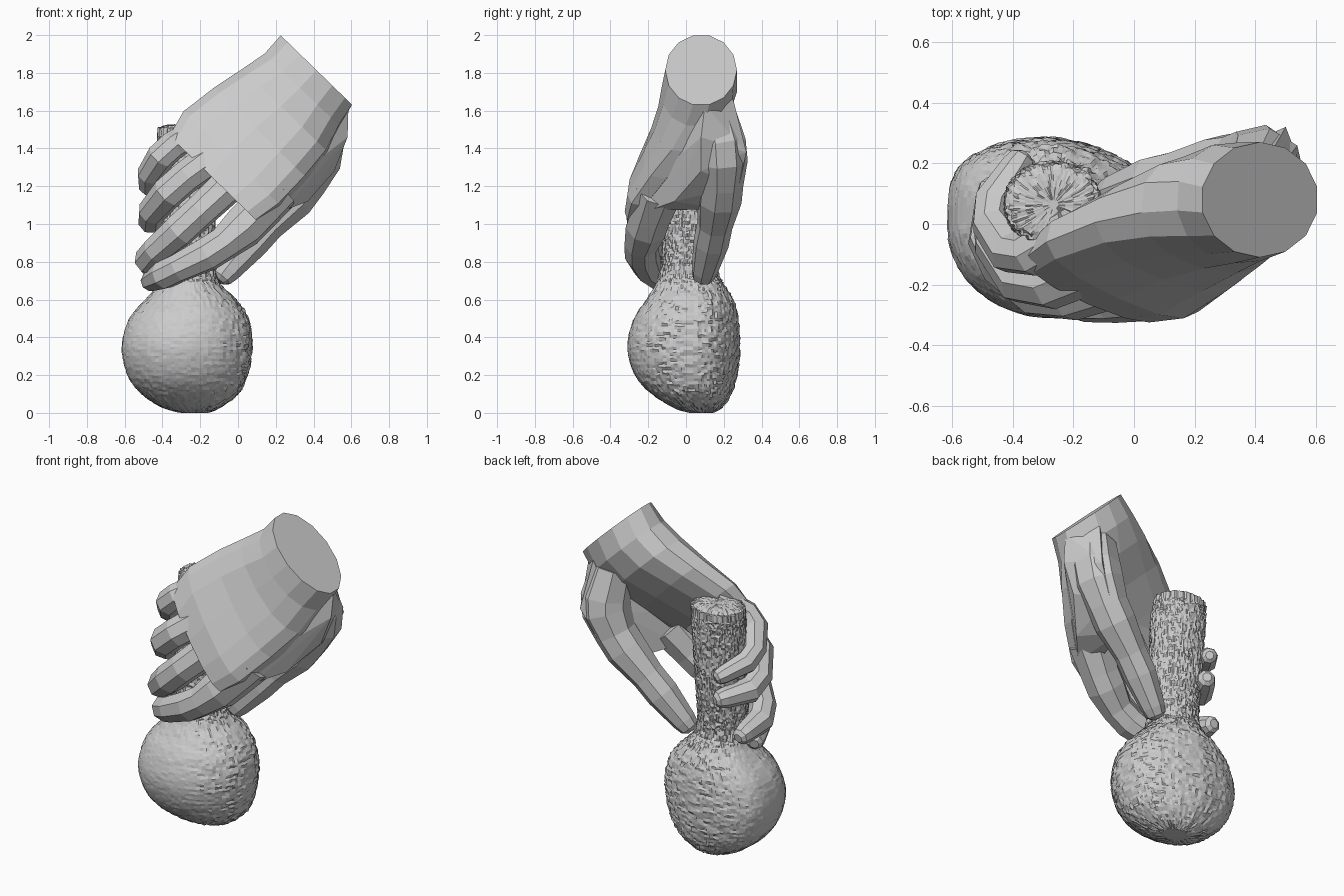
import bpy, bmesh, math, random
from mathutils import Vector

if "Cube" in bpy.data.objects:
    bpy.data.objects.remove(bpy.data.objects["Cube"])

random.seed(4)
Y = Vector((0, 1, 0))


def make_object(name, bm):
    bmesh.ops.recalc_face_normals(bm, faces=bm.faces)
    me = bpy.data.meshes.new(name)
    bm.to_mesh(me)
    bm.free()
    ob = bpy.data.objects.new(name, me)
    bpy.context.collection.objects.link(ob)
    return ob


def loft(name, rings):
    """Skin a list of equal-length closed rings and cap both ends."""
    bm = bmesh.new()
    rows = [[bm.verts.new(p) for p in r] for r in rings]
    n = len(rows[0])
    for a, b in zip(rows, rows[1:]):
        for i in range(n):
            j = (i + 1) % n
            bm.faces.new((a[i], a[j], b[j], b[i]))
    bm.faces.new(rows[0])
    bm.faces.new(rows[-1])
    return make_object(name, bm)


def hull(name, pts):
    """Faceted convex mass around a few points."""
    bm = bmesh.new()
    bmesh.ops.convex_hull(bm, input=[bm.verts.new(p) for p in pts])
    loose = [v for v in bm.verts if not v.link_faces]
    bmesh.ops.delete(bm, geom=loose, context='VERTS')
    return make_object(name, bm)


def power(v, e):
    return math.copysign(abs(v) ** e, v)


def ellipse(c, v, n, w, t, sides, e=1.0):
    out = []
    for i in range(sides):
        a = 2 * math.pi * (i + 0.5) / sides
        out.append(c + v * w * power(math.cos(a), e) + n * t * power(math.sin(a), e))
    return out


def tube(name, pts, radii, sides=8):
    """Tapered limb along joints, with bevelled joints and a blunt rounded tip."""
    p = [Vector(q) for q in pts]
    path, rad = [p[0]], [radii[0]]
    for k in range(1, len(p) - 1):          # two rings around each joint
        for q in (p[k - 1], p[k + 1]):
            path.append(p[k].lerp(q, 0.2))
            rad.append(radii[k])
    d = (p[-1] - p[-2]).normalized()
    r = radii[-1]
    for back, s in ((1.0, 1.0), (0.3, 0.82), (0.0, 0.45)):
        path.append(p[-1] - d * r * back)
        rad.append(r * s)
    rings, side = [], None
    for k, c in enumerate(path):
        t = (path[min(k + 1, len(path) - 1)] - path[max(k - 1, 0)]).normalized()
        ref = side if side else Vector((-0.66, 0.2, 0.72))
        side = (ref - t * ref.dot(t)).normalized()
        rings.append(ellipse(c, side, t.cross(side), rad[k], rad[k], sides))
    return loft(name, rings)


# Palm and wrist: centre, half width, half thickness, sideways tilt, squareness
palm = [((0.415, 0.08, 1.815), 0.27, 0.19, 0.0, 1.0),
        ((0.34, 0.07, 1.71), 0.28, 0.20, 0.08, 0.95),
        ((0.25, 0.03, 1.60), 0.32, 0.18, 0.18, 0.85),
        ((0.12, -0.05, 1.48), 0.355, 0.14, 0.28, 0.8),
        ((-0.03, -0.14, 1.345), 0.375, 0.11, 0.32, 0.75),
        ((-0.13, -0.19, 1.24), 0.34, 0.08, 0.30, 0.8)]
rings = []
for c, w, t, tilt, e in palm:
    v = Vector((-0.7, tilt, 0.68)).normalized()
    n = (Y - v * Y.dot(v)).normalized()
    rings.append(ellipse(Vector(c), v, n, w, t, 14, e))
loft("palm", rings)

# Four curled fingers: joints from knuckle to tip, and radii
fingers = {
    "little_finger": ([(-0.20, -0.01, 1.50), (-0.385, -0.12, 1.39), (-0.49, 0.03, 1.23), (-0.36, 0.23, 1.14)],
                      [0.08, 0.077, 0.067, 0.053]),
    "ring_finger": ([(-0.05, -0.10, 1.41), (-0.34, -0.22, 1.20), (-0.485, -0.02, 1.03), (-0.35, 0.22, 1.00)],
                    [0.095, 0.088, 0.076, 0.06]),
    "middle_finger": ([(0.03, -0.15, 1.28), (-0.27, -0.25, 1.00), (-0.475, -0.10, 0.82), (-0.46, 0.15, 0.77)],
                      [0.10, 0.09, 0.078, 0.06]),
    "index_finger": ([(0.20, -0.14, 1.18), (0.06, -0.20, 1.01), (-0.11, -0.245, 0.865),
                      (-0.37, -0.19, 0.74), (-0.48, 0.02, 0.69)],
                     [0.13, 0.115, 0.092, 0.078, 0.06]),
}
for name, (joints, radii) in fingers.items():
    tube(name, joints, radii)

# Thumb, and the fleshy mass that joins it to the palm
tube("thumb", [(0.40, 0.14, 1.60), (0.43, 0.19, 1.38), (0.33, 0.185, 1.18),
               (0.11, 0.145, 0.95), (-0.10, 0.085, 0.70)],
     [0.12, 0.14, 0.12, 0.095, 0.07])
hull("thumb_base", [(0.585, 0.10, 1.63), (0.58, 0.08, 1.46), (0.51, 0.08, 1.28),
                    (0.37, -0.06, 1.12), (0.24, -0.20, 1.07), (0.14, -0.14, 1.08),
                    (0.46, 0.25, 1.66), (0.50, 0.32, 1.38), (0.41, 0.28, 1.20),
                    (0.25, 0.18, 1.08), (0.32, 0.20, 1.35), (0.22, -0.10, 1.28),
                    (0.40, -0.04, 1.52), (0.30, -0.18, 1.24)])

# Bulb with handle: z, x min, x max, y min, y max, squareness of the back
profile = [(0.0, -0.30, -0.16, 0.02, 0.14, 1.0),
           (0.03, -0.40, -0.09, -0.07, 0.19, 0.9),
           (0.10, -0.51, 0.00, -0.18, 0.24, 0.75),
           (0.20, -0.585, 0.05, -0.27, 0.27, 0.65),
           (0.35, -0.615, 0.075, -0.31, 0.285, 0.6),
           (0.50, -0.575, 0.055, -0.275, 0.275, 0.65),
           (0.60, -0.49, -0.01, -0.21, 0.25, 0.75),
           (0.68, -0.425, -0.09, -0.16, 0.20, 0.9),
           (0.78, -0.405, -0.125, -0.13, 0.165, 1.0),
           (1.10, -0.415, -0.12, -0.11, 0.185, 1.0),
           (1.47, -0.425, -0.11, -0.07, 0.205, 1.0),
           (1.51, -0.41, -0.125, -0.06, 0.195, 1.0),
           (1.525, -0.36, -0.17, -0.02, 0.145, 1.0),
           (1.525, -0.28, -0.25, 0.05, 0.08, 1.0)]


def spline(k, f):
    a, b, c, d = (profile[min(max(k + o, 0), len(profile) - 1)] for o in (-1, 0, 1, 2))
    return [0.5 * (2 * q + (r - p) * f + (2 * p - 5 * q + 4 * r - s) * f * f
                   + (3 * q - p - 3 * r + s) * f ** 3) for p, q, r, s in zip(a, b, c, d)]


rows = []
for k in range(len(profile) - 1):
    dz = profile[k + 1][0] - profile[k][0]
    steps = max(3, round(dz / 0.015))
    rows += [spline(k, i / steps) for i in range(steps)]
rows.append(list(profile[-1]))

SEG = 96
rings = []
for z, x0, x1, y0, y1, e in rows:
    cx, cy = (x0 + x1) / 2, (y0 + y1) / 2
    rx, ry = (x1 - x0) / 2, (y1 - y0) / 2
    ring = []
    for i in range(SEG):
        a = 2 * math.pi * i / SEG
        s, c = math.sin(a), math.cos(a)
        # grainy surface, fading to smooth on the front left of the bulb
        rough = 1.0 if z > 0.7 else min(1, max(0.3, 0.75 + 0.6 * s + 0.7 * c))
        if s > 0:                            # flattened back, turned a little
            s = s ** (e if c > 0 else e * 0.85)
            if z < 0.65:
                s *= 1 - 0.14 * max(c, 0)
        grain = random.uniform(-1, 1) * 0.007 * rough
        r = 1 + grain * min(1, rx / 0.12) / max(rx, 0.05)
        lift = random.uniform(-0.004, 0.004) * min(1, rx / 0.12)
        ring.append(Vector((cx + c * r * rx, cy + s * r * ry, max(0, z + lift))))
    rings.append(ring)
loft("bulb_with_handle", rings)
